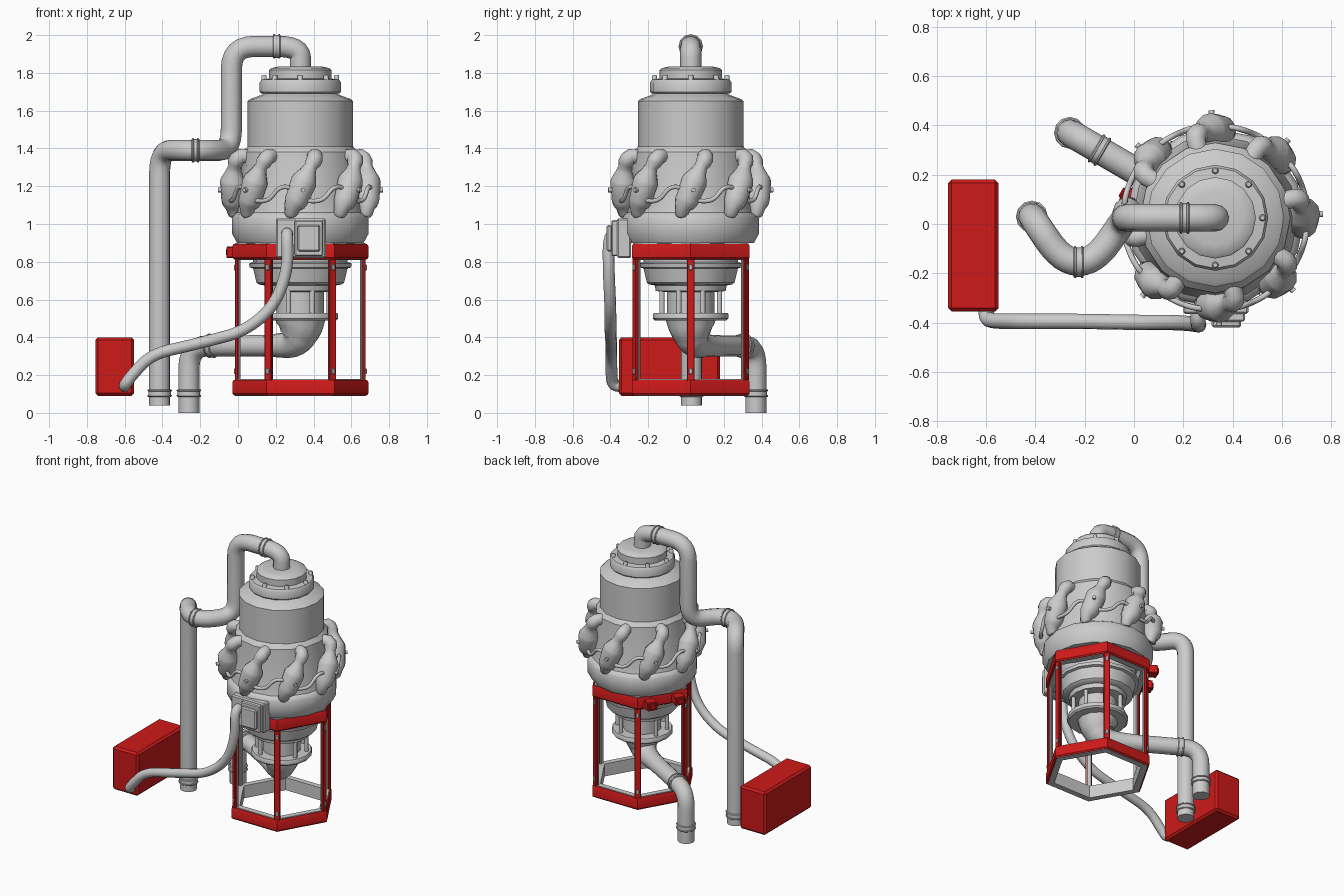
import bpy, bmesh
from math import sin, cos, radians, pi
from mathutils import Vector, Matrix

if "Cube" in bpy.data.objects:
    bpy.data.objects.remove(bpy.data.objects["Cube"])

CX, CY = 0.33, 0.025          # axis of the vessel
red = bpy.data.materials.new("red_paint")
red.diffuse_color = (0.62, 0.01, 0.01, 1)
red.use_nodes = True
red.node_tree.nodes["Principled BSDF"].inputs["Base Color"].default_value = red.diffuse_color


def finish(ob, mat=None, angle=35):
    if mat:
        ob.data.materials.clear()
        ob.data.materials.append(mat)
    bpy.ops.object.select_all(action='DESELECT')
    ob.select_set(True)
    bpy.context.view_layer.objects.active = ob
    bpy.ops.object.shade_smooth_by_angle(angle=radians(angle))
    return ob


def mesh_object(name, bm, mat=None):
    bmesh.ops.recalc_face_normals(bm, faces=bm.faces)
    me = bpy.data.meshes.new(name)
    bm.to_mesh(me)
    bm.free()
    ob = bpy.data.objects.new(name, me)
    bpy.context.collection.objects.link(ob)
    return finish(ob, mat)


def lathe(name, profile, sides=16, closed=False, mat=None):
    """Turn (radius, z) points around the vessel axis."""
    bm = bmesh.new()
    vs = [bm.verts.new((CX + r, CY, z)) for r, z in profile]
    edges = [bm.edges.new(p) for p in zip(vs, vs[1:])]
    if closed:
        edges.append(bm.edges.new((vs[-1], vs[0])))
    bmesh.ops.spin(bm, geom=vs + edges, cent=(CX, CY, 0), axis=(0, 0, 1),
                   angle=2 * pi, steps=sides)
    bmesh.ops.remove_doubles(bm, verts=bm.verts, dist=1e-4)
    return mesh_object(name, bm, mat)


def box(name, lo, hi, mat=None, bevel=0.004, polar=None):
    """Box by corners; polar=angle puts local x outwards from the vessel axis."""
    lo, hi = Vector(lo), Vector(hi)
    bm = bmesh.new()
    bmesh.ops.create_cube(bm, size=1)
    bmesh.ops.transform(bm, verts=bm.verts, matrix=Matrix.Translation((lo + hi) / 2)
                        @ Matrix.Diagonal((*(hi - lo), 1)))
    bmesh.ops.bevel(bm, geom=bm.edges[:], offset=bevel, segments=1, affect='EDGES')
    if polar is not None:
        bmesh.ops.transform(bm, verts=bm.verts, matrix=Matrix.Translation((CX, CY, 0))
                            @ Matrix.Rotation(radians(polar), 4, 'Z'))
    return mesh_object(name, bm, mat)


def rounded(points, radius, steps=6):
    """Round the inner corners of a path of (x, y, z, tube radius)."""
    pts = [Vector(p) for p in points]
    out = [pts[0]]
    for a, b, c in zip(pts, pts[1:], pts[2:]):
        da, dc = a - b, c - b
        p = b + da * min(0.49, radius / da.to_3d().length)
        q = b + dc * min(0.49, radius / dc.to_3d().length)
        for i in range(steps + 1):
            t = i / steps
            out.append(p * (1 - t) ** 2 + b * 2 * t * (1 - t) + q * t * t)
    return out + [pts[-1]]


def tube(name, points, corner=0, res=4):
    pts = rounded(points, corner) if corner else [Vector(p) for p in points]
    cu = bpy.data.curves.new(name, 'CURVE')
    cu.dimensions = '3D'
    cu.bevel_depth = 1
    cu.bevel_resolution = res
    cu.use_fill_caps = True
    sp = cu.splines.new('POLY')
    sp.points.add(len(pts) - 1)
    for sp_pt, p in zip(sp.points, pts):
        sp_pt.co = (p.x, p.y, p.z, 1)
        sp_pt.radius = p.w
    ob = bpy.data.objects.new(name, cu)
    bpy.context.collection.objects.link(ob)
    bpy.ops.object.select_all(action='DESELECT')
    ob.select_set(True)
    bpy.context.view_layer.objects.active = ob
    bpy.ops.object.convert(target='MESH')
    return finish(bpy.context.view_layer.objects.active, angle=50)


def collar(name, centre, direction):
    """Pair of thin rings with a band between, around a pipe joint."""
    c, d = Vector(centre), Vector(direction).normalized()
    prof = [(-.02, .060), (-.016, .065), (-.010, .065), (-.009, .060),
            (.009, .060), (.010, .065), (.016, .065), (.02, .060)]
    tube(name, [(*(c + d * t), r) for t, r in prof])


def polar(deg, r, z, w):
    return (CX + r * cos(radians(deg)), CY + r * sin(radians(deg)), z, w)


# Vessel: domed lid, cylinder, flared waist and base band
lathe("vessel_body", [(0, 1.835), (.11, 1.835), (.155, 1.825), (.165, 1.815), (.165, 1.77),
                      (.205, 1.765), (.215, 1.75), (.215, 1.70), (.205, 1.69), (.195, 1.69),
                      (.215, 1.68), (.265, 1.662), (.28, 1.65), (.28, 1.41), (.305, 1.38),
                      (.325, 1.10), (.335, 1.06), (.35, 1.05), (.362, 1.03), (.362, .95),
                      (.335, .90), (.26, .895), (0, .895)])
# Lower bowl, neck and outlet flange
lathe("lower_bowl", [(0, .90), (.25, .90), (.25, .80), (.272, .79), (.268, .77), (.25, .765),
                     (.232, .69), (.22, .68), (.19, .675), (.185, .645), (.125, .64),
                     (.125, .53), (.195, .53), (.2, .52), (.2, .50), (.19, .49), (0, .49)])
for i in range(8):
    a = i * 45
    tube("neck_rod", [polar(a + 22.5, .165, .645, .014), polar(a + 22.5, .165, .53, .014)], res=2)
    tube("lid_bolt", [polar(a, .192, 1.75, .014), polar(a, .192, 1.785, .014),
                      polar(a, .192, 1.79, .009)], res=2)

# Tilted pods around the waist with linking hoses: (angle, radius, z, thickness)
POD = [(-8, .345, 1.045, .028), (-8, .35, 1.055, .036), (-7, .355, 1.085, .042),
       (-5, .357, 1.11, .058), (-3, .357, 1.13, .062), (3, .357, 1.225, .069),
       (4, .357, 1.24, .064), (7, .355, 1.28, .042), (9, .352, 1.305, .034),
       (11, .35, 1.325, .042), (13, .342, 1.345, .043), (14, .325, 1.36, .04),
       (14, .27, 1.355, .038)]
HOSE = [(0, .37, 1.125, .012), (14, .375, 1.12, .012), (20, .375, 1.135, .012),
        (27, .375, 1.19, .012), (34, .375, 1.20, .012), (42, .37, 1.175, .012)]
for i in range(8):
    a = i * 45 - 90
    tube("pod", [polar(a + p, *rest) for p, *rest in POD])
    tube("pod_hose", [polar(a + p, *rest) for p, *rest in HOSE], corner=.03, res=2)
    tube("pod_stud", [polar(a + 2, .41, 1.18, .012), polar(a + 2, .437, 1.18, .012)], res=2)

# Hexagonal stand: red outer bands and posts over grey inner frame
for label, z in (("lower", .09), ("upper", .81)):
    lathe(label + "_ring_core", [(.30, z), (.345, z), (.345, z + .09), (.30, z + .09)], 6, True)
    lathe(label + "_ring_band", [(.33, z + .006), (.352, z + .003), (.36, z + .012),
                                 (.36, z + .073), (.352, z + .085), (.33, z + .083)],
          6, True, red)
for i in range(6):
    a = i * 60
    box("post", (.328, -.021, .17), (.346, .021, .82), red, polar=a)
    box("post_core", (.316, -.017, .17), (.329, .017, .82), polar=a)
    for z in (.22, .77):
        box("post_bolt", (.340, -.01, z - .015), (.352, .01, z + .015), polar=a, bevel=.003)
# Two lugs on the rear left side of the upper band
for s in (-.1, .1):
    box("stand_lug", (.30, s - .035, .82), (.375, s + .035, .88), red, polar=150)
    box("lug_tip", (.37, s - .022, .832), (.385, s + .022, .868), red, polar=150)

# Control panel on the front
box("panel_plate", (.20, -.365, .82), (.465, -.29, 1.03), bevel=.008)
box("panel_frame", (.30, -.395, .83), (.45, -.36, 1.02), bevel=.006)
box("panel_door", (.315, -.42, .855), (.435, -.39, .995), bevel=.008)

# Upper pipe: lid, over the side, dog-leg forward, down to the ground
R = .056
tube("upper_pipe", [(CX, CY, 1.82, R), (CX, CY, 1.94, R), (-.035, CY, 1.94, R),
                    (-.035, CY, 1.39, R), (-.16, -.155, 1.39, R), (-.29, -.155, 1.39, R),
                    (-.415, .03, 1.39, R), (-.415, .03, .04, R)], corner=.12)
collar("upper_pipe_collar", (.205, CY, 1.94), (1, 0, 0))
collar("dogleg_collar", (-.225, -.155, 1.39), (1, 0, 0))
collar("upper_pipe_foot_collar", (-.415, .03, .105), (0, 0, 1))

# Lower outlet pipe: tapering elbow, then out to the rear left and down
tube("outlet_pipe", [(CX, CY, .50, .135), (CX, CY, .44, .115), (.30, .042, .36, .075),
                     (.16, .125, .355, R), (-.26, .37, .355, R), (-.26, .37, 0, R)], corner=.12)
collar("outlet_collar", (-.14, .30, .355), (-.42, .245, 0))
collar("outlet_foot_collar", (-.26, .37, .105), (0, 0, 1))

# Cable from the control panel to the power box
W = .031
tube("power_cable", [(.26, -.34, .95, W), (.26, -.41, .95, W), (.265, -.41, .76, W),
                     (.19, -.40, .56, W), (.03, -.40, .43, W), (-.22, -.395, .365, W),
                     (-.46, -.395, .31, W), (-.57, -.395, .19, W), (-.60, -.385, .145, W),
                     (-.60, -.33, .14, W)], corner=.1)

# Power box
box("power_box", (-.755, -.355, .09), (-.55, .18, .40), red, bevel=.014)
